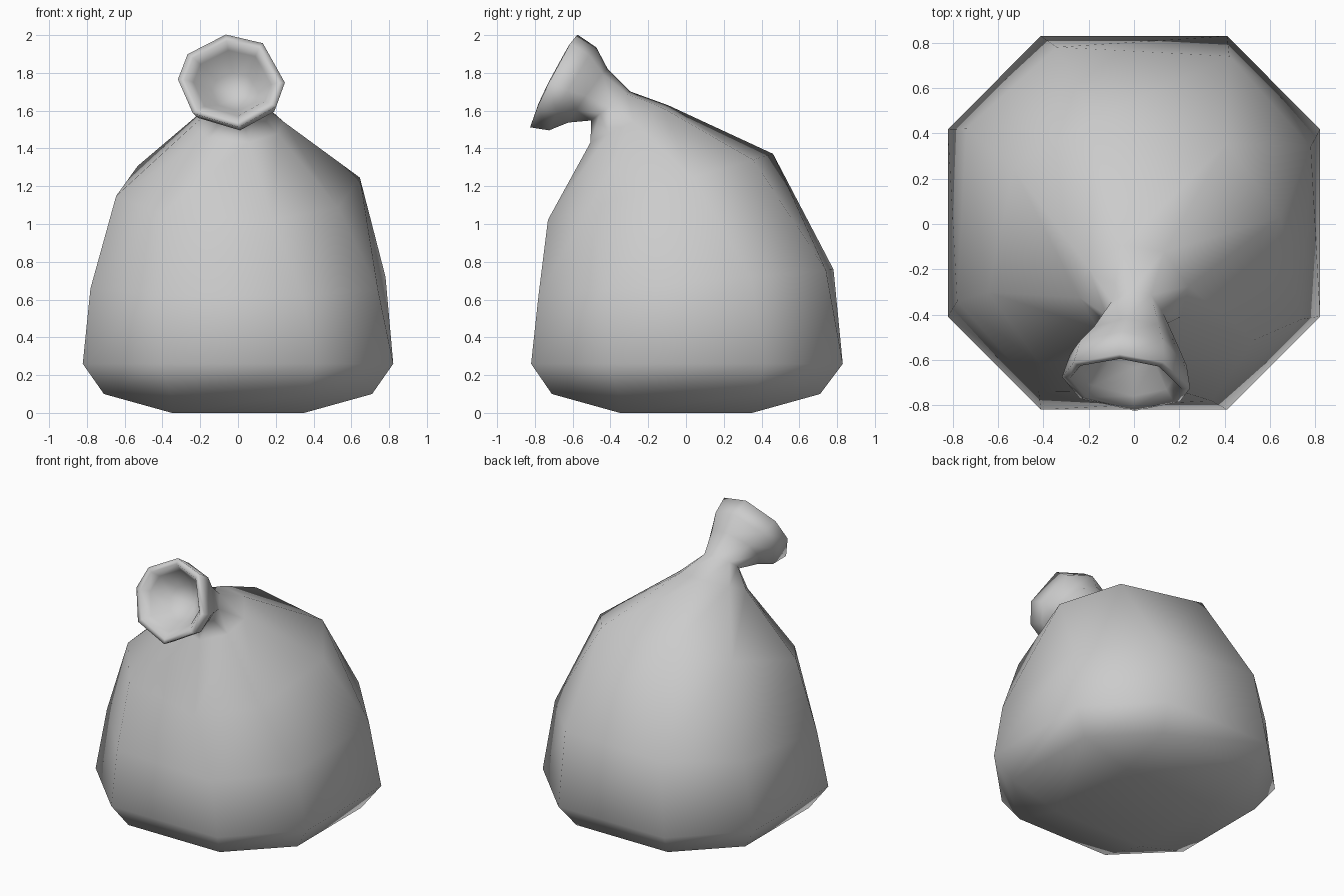
import bpy, bmesh, math

if "Cube" in bpy.data.objects:
    bpy.data.objects.remove(bpy.data.objects["Cube"])

# Angles of the eight corners: sack body, and the twisted tied mouth
BODY = [26.6, 63.4, 116.6, 153.4, 206.6, 243.4, 296.6, 333.4]
MOUTH = [-2, 54, 96, 145, 178, 224, 278, 327]
K = math.cos(math.radians(26.6))


def ring(bm, cx, cy, cz, rx, hy, hz, twist=0.0, spin=0.0, yaw=0.0):
    """Eight-sided loop: rx across, (hy, hz) is the half-length vector front to back."""
    verts = []
    for b, m in zip(BODY, MOUTH):
        a = math.radians(b + (m - b) * twist + spin)
        k = 1 / K + (1.03 - 1 / K) * twist
        u, v = math.cos(a) * k, math.sin(a) * k
        verts.append(bm.verts.new((cx + rx * u, cy + hy * v - yaw * u, cz + hz * v)))
    return verts


def bridge(bm, a, b):
    for i in range(8):
        j = (i + 1) % 8
        bm.faces.new((a[i], a[j], b[j], b[i]))


# Loops from the base up through the neck, over the lip and into the mouth
RINGS = [
    (0, 0, 0.10, 0.71, 0.71, 0),
    (0, 0.005, 0.26, 0.822, 0.825, 0),
    (0, 0.0, 0.69, 0.762, 0.762, 0.068, 0, -3),
    (0, -0.135, 1.197, 0.599, 0.553, 0.162, 0, -11),
    (0, -0.30, 1.53, 0.23, 0.20, 0.095, 0.7),              # gathered shoulder
    (0.005, -0.40, 1.625, 0.12, 0.10, 0.075, 0.85),        # tied neck
    (-0.01, -0.52, 1.68, 0.195, 0.10, 0.14, 0.95, 0, 0.01),
    (-0.025, -0.60, 1.715, 0.25, 0.12, 0.215, 1, 0, 0.02),
    (-0.035, -0.70, 1.757, 0.275, 0.12, 0.24, 1, 0, 0.02),  # lip
    (-0.035, -0.705, 1.755, 0.24, 0.105, 0.21, 1, 0, 0.02),
    (-0.03, -0.66, 1.745, 0.20, 0.095, 0.17, 1, 0, 0.02),
    (-0.015, -0.56, 1.70, 0.12, 0.07, 0.10, 1, 0, 0.01),
]

bm = bmesh.new()
loops = [ring(bm, *r) for r in RINGS]
for lo, hi in zip(loops, loops[1:]):
    bridge(bm, lo, hi)

# Square flat base inside the first octagon
base = [bm.verts.new((x, y, 0)) for x, y in
        ((0.35, 0.35), (-0.35, 0.35), (-0.35, -0.35), (0.35, -0.35))]
first = loops[0]
bm.faces.new(base)
for i in range(4):
    bm.faces.new((base[i], first[2 * i + 1], first[2 * i]))
    bm.faces.new((base[i], base[(i + 1) % 4], first[(2 * i + 2) % 8], first[2 * i + 1]))

# Closed throat of the mouth
throat = bm.verts.new((0, -0.50, 1.675))
last = loops[-1]
for i in range(8):
    bm.faces.new((last[i], last[(i + 1) % 8], throat))

bmesh.ops.recalc_face_normals(bm, faces=bm.faces)
for f in bm.faces:
    f.smooth = True
mesh = bpy.data.meshes.new("sack")
bm.to_mesh(mesh)
bm.free()
sack = bpy.data.objects.new("sack", mesh)
bpy.context.collection.objects.link(sack)
